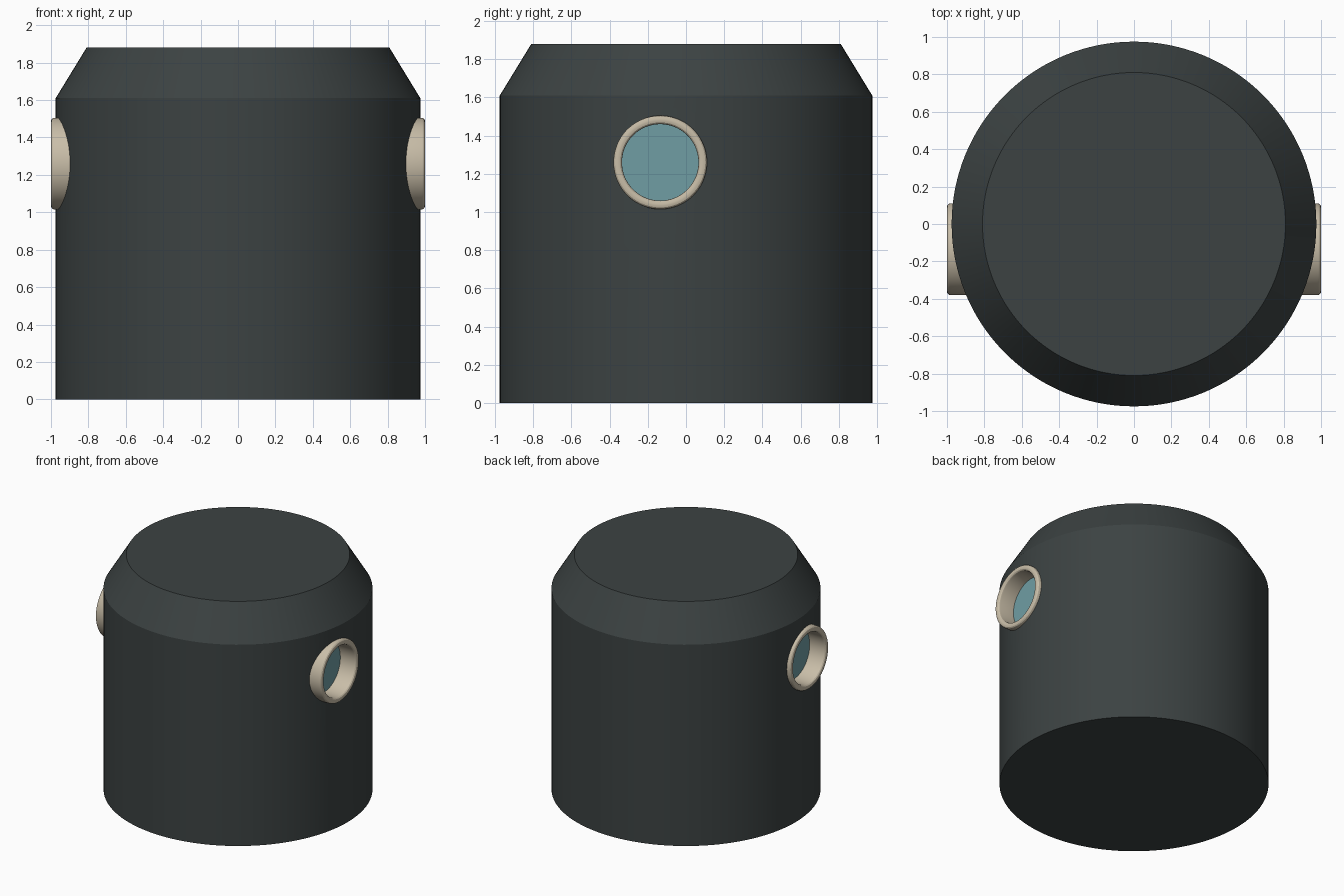
import bpy, bmesh, math
from mathutils import Matrix

if "Cube" in bpy.data.objects:
    bpy.data.objects.remove(bpy.data.objects["Cube"])

PORT_Y, PORT_Z = -0.135, 1.26


def material(name, color):
    m = bpy.data.materials.new(name)
    m.diffuse_color = (*color, 1)
    m.use_nodes = True
    m.node_tree.nodes["Principled BSDF"].inputs["Base Color"].default_value = m.diffuse_color
    return m


def lathe(name, profile, mat=None, closed=False, steps=96, matrix=Matrix()):
    """Spin (radius, height) points about z, then place with matrix."""
    bm = bmesh.new()
    vs = [bm.verts.new((r, 0, h)) for r, h in profile]
    es = [bm.edges.new(pair) for pair in zip(vs, vs[1:])]
    if closed:
        es.append(bm.edges.new((vs[-1], vs[0])))
    bmesh.ops.spin(bm, geom=vs + es, cent=(0, 0, 0), axis=(0, 0, 1),
                   angle=math.tau, steps=steps)
    bmesh.ops.remove_doubles(bm, verts=bm.verts[:], dist=1e-4)
    if not closed:
        rims = [e for e in bm.edges if e.is_boundary]
        bmesh.ops.holes_fill(bm, edges=rims, sides=0)
    bmesh.ops.transform(bm, matrix=matrix, verts=bm.verts[:])
    bmesh.ops.recalc_face_normals(bm, faces=bm.faces[:])
    me = bpy.data.meshes.new(name)
    bm.to_mesh(me)
    bm.free()
    ob = bpy.data.objects.new(name, me)
    bpy.context.collection.objects.link(ob)
    if mat:
        me.materials.append(mat)
    return ob


def activate(ob):
    bpy.ops.object.select_all(action='DESELECT')
    ob.select_set(True)
    bpy.context.view_layer.objects.active = ob


def smooth(ob):
    activate(ob)
    bpy.ops.object.shade_smooth_by_angle(angle=math.radians(25))


dark = material("dark_shell", (0.045, 0.055, 0.055))
tan = material("tan_trim", (0.58, 0.51, 0.39))
teal = material("teal_glass", (0.16, 0.34, 0.37))

# Main drum with sloped shoulder
body = lathe("body", [(0.975, 0), (0.975, 1.61), (0.81, 1.88)], dark, steps=128)

# Rounded lip of the porthole rim
b = 0.018
arc = [math.radians(a) for a in (0, 30, 60, 90)]
rim = [(0.245, 0.845)]
rim += [(0.245 - b + b * math.cos(a), 1 - b + b * math.sin(a)) for a in arc]
rim += [(0.2 + b - b * math.cos(a), 1 - b + b * math.sin(a)) for a in reversed(arc)]
rim += [(0.2, 0.845)]

# Portholes on both sides: recess, rim and glass
for side, s in (("right", 1), ("left", -1)):
    place = (Matrix.Translation((0, PORT_Y, PORT_Z))
             @ Matrix.Rotation(s * math.pi / 2, 4, 'Y'))
    cutter = lathe(side + "_recess_cutter", [(0.225, 0.84), (0.225, 1.2)], matrix=place)
    cutter.hide_render = True
    cut = body.modifiers.new(side + "_recess", 'BOOLEAN')
    cut.operation = 'DIFFERENCE'
    cut.solver = 'EXACT'
    cut.object = cutter
    activate(body)
    bpy.ops.object.modifier_apply(modifier=cut.name)
    bpy.data.objects.remove(cutter)
    smooth(lathe(side + "_porthole_rim", rim, tan, closed=True, matrix=place))
    smooth(lathe(side + "_porthole_glass", [(0.203, 0.842), (0.203, 0.86)], teal, matrix=place))

smooth(body)
